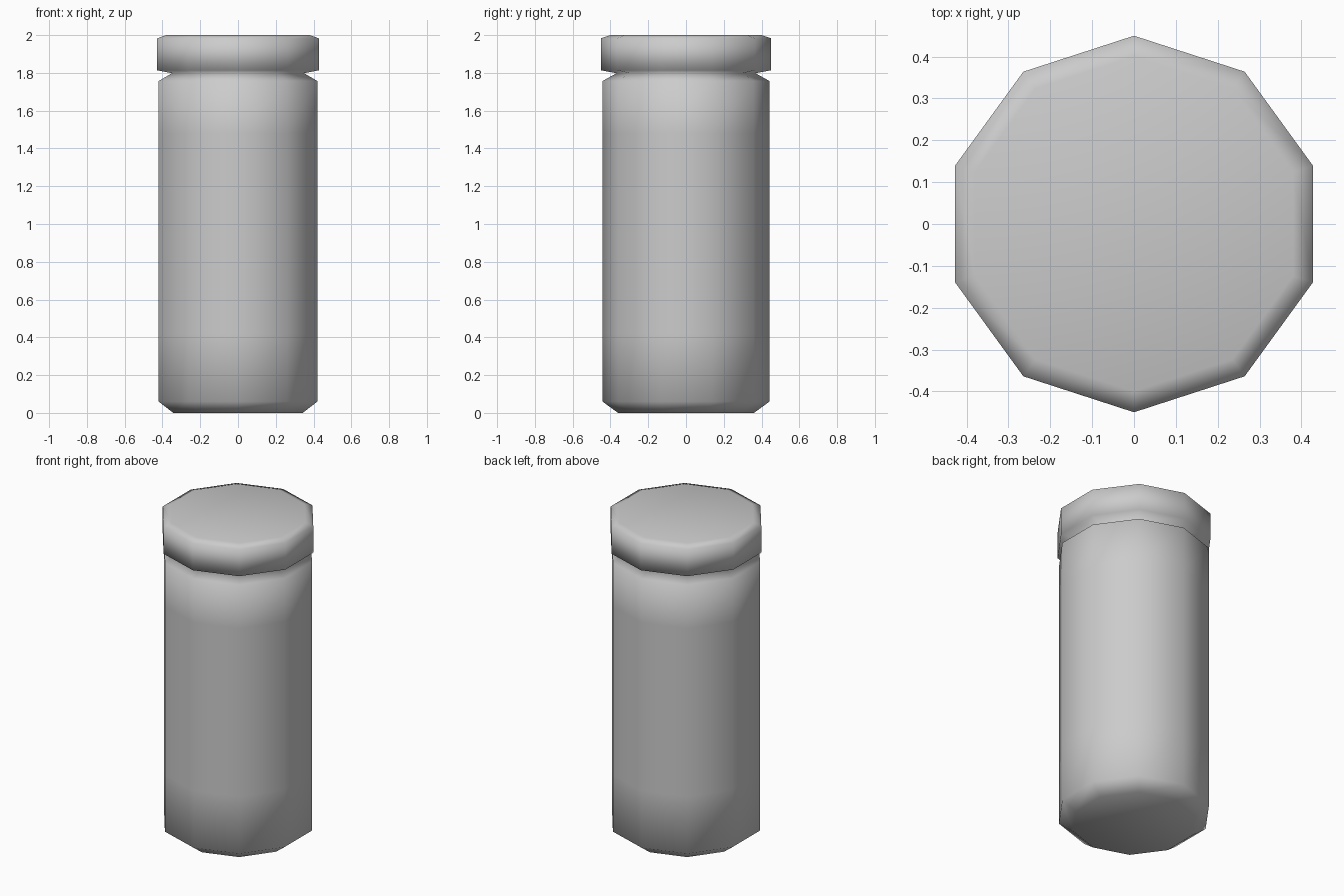
import bpy, bmesh, math

if "Cube" in bpy.data.objects:
    bpy.data.objects.remove(bpy.data.objects["Cube"])

SIDES = 10


def lathe(name, profile):
    """Ten-sided solid from (radius, z) rings, capped at both ends."""
    bm = bmesh.new()
    rings = []
    for r, z in profile:
        ring = []
        for i in range(SIDES):
            a = math.pi / 2 + 2 * math.pi * i / SIDES
            ring.append(bm.verts.new((r * math.cos(a), r * math.sin(a), z)))
        rings.append(ring)
    for low, high in zip(rings, rings[1:]):
        for i in range(SIDES):
            j = (i + 1) % SIDES
            bm.faces.new((low[i], low[j], high[j], high[i]))
    bm.faces.new(rings[0][::-1])
    bm.faces.new(rings[-1])
    for f in bm.faces:
        f.smooth = True
    mesh = bpy.data.meshes.new(name)
    bm.to_mesh(mesh)
    bm.free()
    obj = bpy.data.objects.new(name, mesh)
    bpy.context.collection.objects.link(obj)
    return obj


# Canister: body, pinched neck groove and cap in one continuous profile
lathe("canister", [
    (0.36, 0.0), (0.442, 0.06), (0.442, 0.42), (0.442, 1.48), (0.442, 1.757),
    (0.368, 1.798), (0.45, 1.814), (0.45, 1.983), (0.40, 2.0),
])
